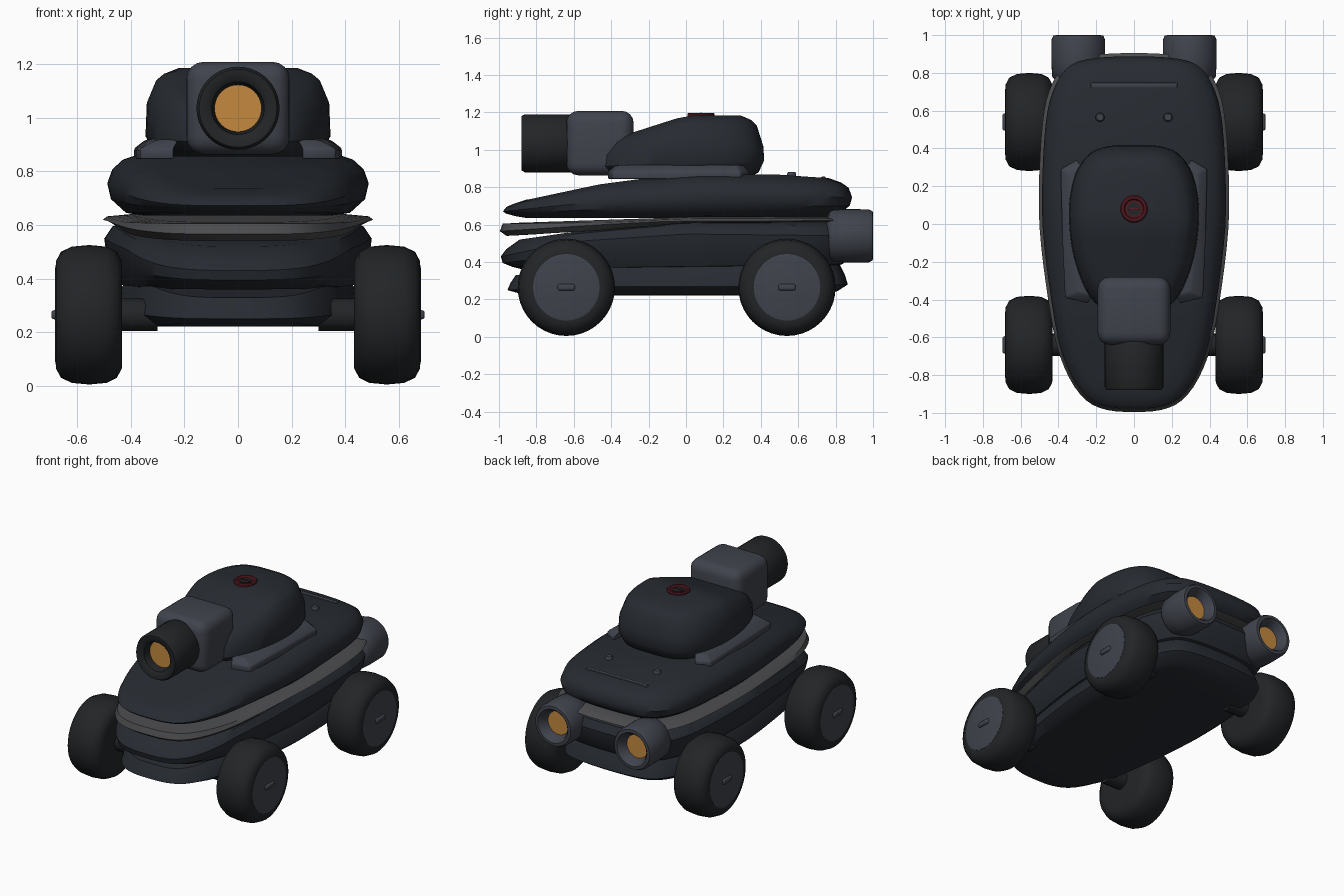
import bpy, bmesh, math
from mathutils import Matrix

if "Cube" in bpy.data.objects:
    bpy.data.objects.remove(bpy.data.objects["Cube"])


def material(name, r, g, b):
    m = bpy.data.materials.new(name)
    m.diffuse_color = (r, g, b, 1)
    m.use_nodes = True
    m.node_tree.nodes["Principled BSDF"].inputs["Base Color"].default_value = m.diffuse_color
    return m


DARK = material("dark_armour", .020, .024, .031)
GREY = material("slate_grey", .050, .056, .072)
BELT = material("belt_grey", .072, .073, .077)
TYRE = material("tyre_black", .016, .018, .020)
AMBER = material("amber_glow", .55, .25, .05)
RED = material("dark_red", .09, .01, .015)


def finish(name, bm, mat, angle=38):
    bmesh.ops.recalc_face_normals(bm, faces=bm.faces)
    me = bpy.data.meshes.new(name)
    bm.to_mesh(me)
    bm.free()
    me.materials.append(mat)
    ob = bpy.data.objects.new(name, me)
    bpy.context.collection.objects.link(ob)
    bpy.ops.object.select_all(action='DESELECT')
    ob.select_set(True)
    bpy.context.view_layer.objects.active = ob
    bpy.ops.object.shade_smooth_by_angle(angle=math.radians(angle))
    return ob


def interp(prof, y):
    if y <= prof[0][0]:
        return prof[0][1]
    for (a, za), (b, zb) in zip(prof, prof[1:]):
        if y <= b:
            return za + (zb - za) * (y - a) / (b - a)
    return prof[-1][1]


def smooth_line(pts, steps=3):
    # Catmull-Rom through the half outline, mirrored at both ends
    ext = [(-pts[1][0], pts[1][1])] + pts + [(-pts[-2][0], pts[-2][1])]
    out = []
    for k in range(1, len(ext) - 2):
        p = ext[k - 1:k + 3]
        for s in range(steps):
            t = s / steps
            out.append(tuple(.5 * (2 * p[1][i] + (p[2][i] - p[0][i]) * t
                       + (2 * p[0][i] - 5 * p[1][i] + 4 * p[2][i] - p[3][i]) * t * t
                       + (3 * p[1][i] - p[0][i] - 3 * p[2][i] + p[3][i]) * t ** 3) for i in (0, 1)))
    return out + [pts[-1]]


def shell(name, half, rings, mat):
    """Stack of inset copies of a plan outline; each ring is (inset, side profile)."""
    line = smooth_line(half)
    n = len(line) - 1
    full = line + [(-x, y) for x, y in line[n - 1:0:-1]]
    w = max(x for x, y in line)
    y0, y1 = line[0][1], line[-1][1]
    mid, ln = (y0 + y1) / 2, (y1 - y0) / 2
    bm = bmesh.new()
    loops = []
    for d, prof in rings:
        loop = []
        for x, y in full:
            yy = mid + (y - mid) * (1 - d / ln)
            loop.append(bm.verts.new((x * (1 - d / w), yy, interp(prof, yy))))
        loops.append(loop)
    m = len(full)
    for a, b in zip(loops, loops[1:]):
        for i in range(m):
            bm.faces.new((a[i], a[(i + 1) % m], b[(i + 1) % m], b[i]))
    for lp in (loops[0], loops[-1]):
        for i in range(n):
            q = [lp[i], lp[i + 1], lp[(m - i - 1) % m], lp[(m - i) % m]]
            bm.faces.new(list(dict.fromkeys(q)))
    return finish(name, bm, mat)


def lathe(name, prof, centre, axis, mat, sign=1, seg=40):
    """Turn (radius, distance) pairs round the x, y or z axis."""
    bm = bmesh.new()
    loops = []
    for r, a in prof:
        loop = []
        for k in range(seg):
            c, s = r * math.cos(k * math.tau / seg), r * math.sin(k * math.tau / seg)
            v = {'x': (a * sign, c, s), 'y': (c, a * sign, s), 'z': (c, s, a * sign)}[axis]
            loop.append(bm.verts.new([v[i] + centre[i] for i in range(3)]))
        loops.append(loop)
    for a, b in zip(loops, loops[1:]):
        for k in range(seg):
            bm.faces.new((a[k], a[(k + 1) % seg], b[(k + 1) % seg], b[k]))
    bm.faces.new(loops[0])
    bm.faces.new(loops[-1])
    return finish(name, bm, mat)


def block(name, size, centre, bevel, mat, seg=3):
    bm = bmesh.new()
    bmesh.ops.create_cube(bm, size=1, matrix=Matrix.Translation(centre) @ Matrix.Diagonal((*size, 1)))
    bmesh.ops.bevel(bm, geom=bm.edges[:], offset=bevel, segments=seg, profile=.5, affect='EDGES')
    return finish(name, bm, mat)


# Hull layers, all from one plan outline
HULL = [(0, -.99), (.14, -.98), (.25, -.93), (.34, -.81), (.41, -.62), (.46, -.33), (.495, -.02),
        (.497, .25), (.48, .53), (.445, .7), (.37, .83), (.25, .885), (0, .9)]
shell("lower_hull", HULL, [
    (.15, [(0, .222)]),
    (.09, [(-.9, .235), (-.7, .225), (.6, .225), (.81, .245)]),
    (.035, [(-.95, .25), (-.6, .27), (.5, .27), (.86, .28)]),
    (.05, [(-.93, .285), (-.6, .34), (.5, .35), (.85, .33)]),
    (.08, [(-.9, .33), (-.6, .385), (.8, .39)])], DARK)
shell("middle_hull", HULL, [
    (.12, [(-.87, .36), (0, .37), (.78, .37)]),
    (.06, [(-.93, .375), (-.5, .37), (.3, .38), (.84, .39)]),
    (.01, [(-.98, .395), (-.6, .44), (0, .48), (.88, .47)]),
    (.0, [(-.99, .43), (-.6, .51), (0, .55), (.9, .54)]),
    (.03, [(-.96, .47), (-.6, .55), (-.1, .595), (.87, .59)]),
    (.10, [(-.89, .52), (-.47, .58), (-.1, .62), (.8, .615)])], DARK)
shell("side_belt", HULL, [
    (.13, [(-.86, .545), (-.4, .575), (0, .605), (.8, .61)]),
    (.03, [(-.96, .54), (-.45, .57), (0, .61), (.87, .615)]),
    (-.005, [(-1, .565), (-.45, .60), (-.1, .618), (.9, .622)]),
    (.01, [(-.98, .605), (-.45, .612), (0, .632), (.89, .632)]),
    (.10, [(-.9, .61), (-.45, .625), (0, .64), (.8, .642)])], BELT)
shell("upper_hull", HULL, [
    (.14, [(0, .635)]),
    (.08, [(-.9, .645), (0, .645), (.8, .66)]),
    (.025, [(-.965, .66), (-.5, .68), (.2, .70), (.87, .70)]),
    (.012, [(-.97, .672), (-.5, .72), (.2, .76), (.88, .745)]),
    (.03, [(-.955, .695), (-.5, .765), (.2, .81), (.85, .797)]),
    (.07, [(-.92, .712), (-.5, .795), (.1, .845), (.8, .825)]),
    (.14, [(-.84, .735), (-.465, .815), (-.2, .85), (.1, .867), (.5, .867), (.74, .85)])], DARK)

# Turret
TURRET = [(0, -.475), (.12, -.47), (.2, -.43), (.265, -.34), (.325, -.17), (.348, 0), (.345, .14),
          (.31, .28), (.235, .38), (.13, .418), (0, .423)]
shell("turret", TURRET, [
    (.08, [(0, .855)]),
    (.035, [(-.45, .88), (.4, .88)]),
    (.005, [(-.47, .91), (.41, .945)]),
    (.01, [(-.46, .96), (-.3, 1.01), (0, 1.06), (.4, 1.02)]),
    (.045, [(-.43, 1.02), (-.2, 1.09), (0, 1.14), (.37, 1.13)]),
    (.075, [(-.4, 1.05), (-.2, 1.105), (0, 1.165), (.34, 1.16)]),
    (.13, [(-.34, 1.075), (-.2, 1.12), (-.05, 1.168), (.05, 1.186), (.3, 1.183)])], DARK)

# Wedge plates beside the turret
for side, sx in (("left", -1), ("right", 1)):
    bm = bmesh.new()
    low = [(.24, -.42), (.365, -.39), (.378, -.1), (.388, .29), (.3, .34)]
    high = [(.22, -.38), (.30, -.36), (.33, -.1), (.345, .27), (.28, .31)]
    rows = [[bm.verts.new((x * sx, y, z)) for x, y in pts]
            for pts, z in ((low, .845), (low, .885), (high, .918))]
    for a, b in zip(rows, rows[1:]):
        for i in range(5):
            bm.faces.new((a[i], a[(i + 1) % 5], b[(i + 1) % 5], b[i]))
    bm.faces.new(rows[0])
    bm.faces.new(rows[2])
    bmesh.ops.bevel(bm, geom=bm.edges[:], offset=.008, segments=2, profile=.5, affect='EDGES')
    finish(f"turret_plate_{side}", bm, GREY)

# Gun
block("gun_mount", (.385, .36, .345), (0, -.46, 1.036), .065, GREY, 4)
lathe("gun_barrel", [(.14, -.58), (.155, -.6), (.155, -.862), (.145, -.88), (.118, -.88), (.098, -.865),
                     (.088, -.80)], (0, 0, 1.035), 'y', TYRE)
lathe("gun_lens", [(.088, -.79), (.088, -.815)], (0, 0, 1.035), 'y', AMBER)

# Hatch ring on the turret roof
lathe("hatch_ring", [(.072, 1.17), (.072, 1.192), (.066, 1.198), (.054, 1.198), (.047, 1.188)],
      (0, .08, 0), 'z', RED)
lathe("hatch_cap", [(.036, 1.18), (.036, 1.194)], (0, .08, 0), 'z', TYRE, seg=24)
block("hatch_slot", (.055, .012, .012), (0, .08, 1.193), .004, RED, 2)

# Rear deck details
block("deck_bar", (.46, .028, .03), (0, .735, .842), .008, GREY, 2)
for side, sx in (("left", -1), ("right", 1)):
    lathe(f"deck_bolt_{side}", [(.024, .85), (.024, .874), (.018, .882)], (.18 * sx, .565, 0), 'z', GREY, seg=20)

    # Rear nozzles
    lathe(f"nozzle_{side}", [(.08, .75), (.125, .765), (.138, .78), (.143, .86), (.142, .975), (.132, .998),
                             (.112, 1.0), (.098, .985), (.078, .93)], (.295 * sx, 0, .54), 'y', GREY)
    lathe(f"nozzle_glow_{side}", [(.078, .92), (.078, .94)], (.295 * sx, 0, .54), 'y', AMBER)

    # Wheels with hub discs and hub bolts
    for end, y in (("front", -.64), ("rear", .54)):
        c = (0, y, .265)
        lathe(f"{end}_{side}_tyre", [(.17, .432), (.2, .433), (.235, .452), (.254, .49), (.26, .555), (.254, .62),
                                     (.235, .66), (.2, .679), (.178, .68)], c, 'x', TYRE, sx)
        lathe(f"{end}_{side}_hub", [(.178, .67), (.178, .681), (.17, .683)], c, 'x', GREY, sx)
        block(f"{end}_{side}_hub_bolt", (.03, .092, .034), (.681 * sx, y, .265), .011, GREY)
        lathe(f"{end}_{side}_axle", [(.06, .3), (.06, .45)], c, 'x', TYRE, sx, 20)
